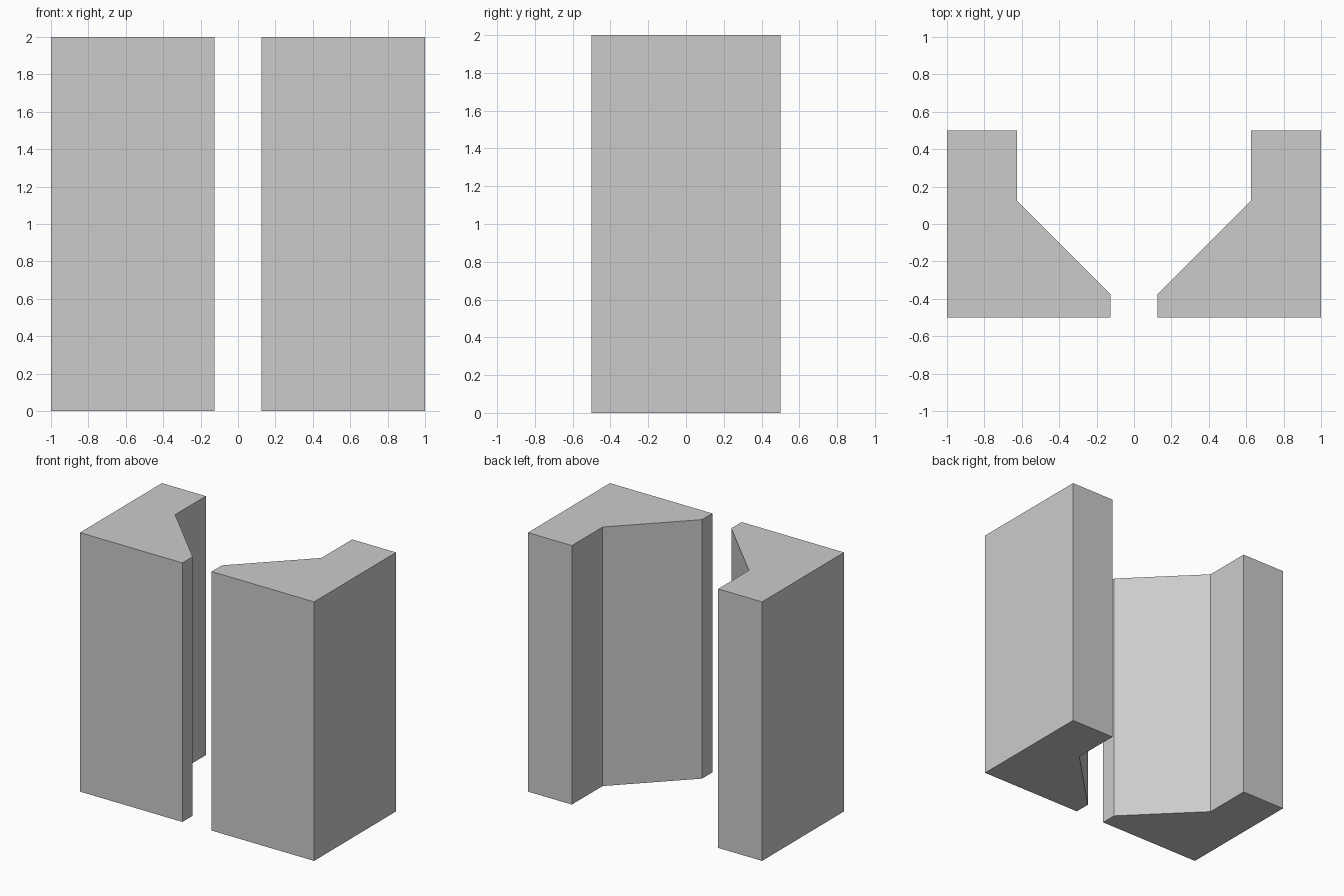
import bpy, bmesh

if "Cube" in bpy.data.objects:
    bpy.data.objects.remove(bpy.data.objects["Cube"])

HEIGHT = 2.0
# Plan outline of the right-hand block, counter-clockwise from above
PROFILE = [(0.125, -0.5), (1.0, -0.5), (1.0, 0.5),
           (0.625, 0.5), (0.625, 0.125), (0.125, -0.375)]


def corner_block(name, side):
    """Extrude the plan outline upward; side is 1 (right) or -1 (left)."""
    bm = bmesh.new()
    base = bm.faces.new([bm.verts.new((side * x, y, 0)) for x, y in PROFILE])
    top = bmesh.ops.extrude_face_region(bm, geom=[base], use_keep_orig=True)
    verts = [v for v in top["geom"] if isinstance(v, bmesh.types.BMVert)]
    bmesh.ops.translate(bm, verts=verts, vec=(0, 0, HEIGHT))
    bmesh.ops.recalc_face_normals(bm, faces=bm.faces)
    mesh = bpy.data.meshes.new(name)
    bm.to_mesh(mesh)
    bm.free()
    obj = bpy.data.objects.new(name, mesh)
    bpy.context.collection.objects.link(obj)
    return obj


# Two mirrored wall corners with a narrow gap between them
corner_block("right_wall_corner", 1)
corner_block("left_wall_corner", -1)
